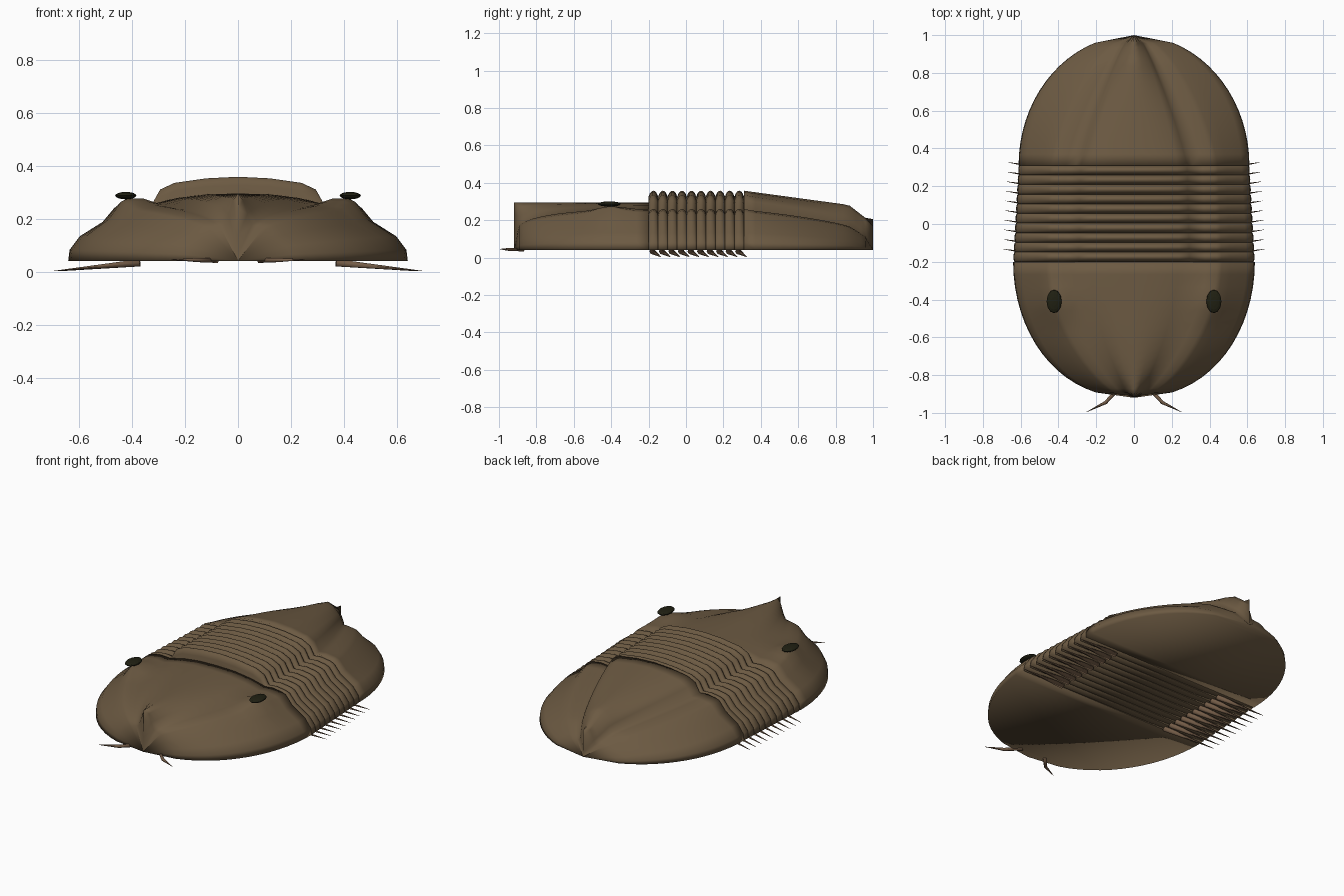
import bpy, bmesh, math
from mathutils import Vector

if "Cube" in bpy.data.objects:
    bpy.data.objects.remove(bpy.data.objects["Cube"])


def material(name, rgb):
    m = bpy.data.materials.new(name)
    m.use_nodes = True
    m.diffuse_color = (*rgb, 1)
    m.node_tree.nodes["Principled BSDF"].inputs["Base Color"].default_value = (*rgb, 1)
    return m


SHELL = material("shell brown", (0.15, 0.102, 0.055))
LIMB = material("limb brown", (0.17, 0.105, 0.062))
EYE = material("eye black", (0.014, 0.014, 0.006))

BASE = 0.041
HALF = 0.64
# Half cross-sections (x, z) from the midline out to the rim
FLANK = [(0.325, 0.255), (0.38, 0.26), (0.44, 0.251), (0.465, 0.242), (0.51, 0.188),
         (0.596, 0.134), (0.635, 0.082), (0.64, BASE)]
HEAD = [(0, 0.295), (0.12, 0.292), (0.23, 0.278)] + FLANK
BODY = [(0, 0.358), (0.12, 0.352), (0.24, 0.335), (0.294, 0.31)] + FLANK


def smoothstep(v):
    v = min(1, max(0, v))
    return v * v * (3 - 2 * v)


def finish(name, bm, mat, smooth=True):
    bmesh.ops.recalc_face_normals(bm, faces=bm.faces)
    me = bpy.data.meshes.new(name)
    bm.to_mesh(me)
    bm.free()
    me.materials.append(mat)
    ob = bpy.data.objects.new(name, me)
    bpy.context.scene.collection.objects.link(ob)
    for p in me.polygons:
        p.use_smooth = smooth
    return ob


def loft(name, half, stations, bump=None):
    """Sweep a section along y; each station is (y, x scale, z scale, taper).
    Taper narrows the central lobe and sinks the flanks towards a pole."""
    section = [(-x, z) for x, z in half[:0:-1]] + half
    bm = bmesh.new()
    rings = []
    for y, sx, sz, taper in stations:
        ring = []
        sink = sx ** 0.45 if taper else 1
        for x, z in section:
            lobe = 1 - 0.55 * taper * (1 - smoothstep((abs(x) - 0.29) / 0.35))
            px = x * sx * lobe
            flank = 1 + (sink - 1) * smoothstep(abs(x) / 0.4)
            h = BASE + (z - BASE) * sz * flank
            if bump and z > BASE:
                h += bump(px, y)
            ring.append(bm.verts.new((px, y, h)))
        rings.append(ring)
    n = len(section)
    for a, b in zip(rings, rings[1:]):
        for i in range(n):
            j = (i + 1) % n
            bm.faces.new((a[i], a[j], b[j], b[i]))
    bm.faces.new(rings[0])
    bm.faces.new(rings[-1][::-1])
    bmesh.ops.remove_doubles(bm, verts=bm.verts, dist=0.0005)
    bmesh.ops.dissolve_degenerate(bm, edges=bm.edges, dist=0.0001)
    return finish(name, bm, SHELL)


def tube(name, points, radii, sides=6):
    """Tapered limb along a path."""
    bm = bmesh.new()
    rings = []
    for k, (p, r) in enumerate(zip(points, radii)):
        d = Vector(points[min(k + 1, len(points) - 1)]) - Vector(points[max(k - 1, 0)])
        side = d.cross(Vector((0, 0, 1))).normalized()
        up = side.cross(d).normalized()
        rings.append([bm.verts.new(Vector(p) + r * (side * math.cos(a) + up * math.sin(a)))
                      for a in (math.tau * i / sides for i in range(sides))])
    for a, b in zip(rings, rings[1:]):
        for i in range(sides):
            j = (i + 1) % sides
            bm.faces.new((a[i], a[j], b[j], b[i]))
    bm.faces.new(rings[0])
    bm.faces.new(rings[-1])
    return finish(name, bm, LIMB)


# Head shield, with a low mound under each eye
def eye_mound(x, y):
    return 0.03 * math.exp(-((abs(x) - 0.41) ** 2 + (y + 0.41) ** 2) / 0.007)


STEPS = 14
head = []
for i in range(STEPS + 1):
    a = math.radians(74) * i / STEPS
    head.append((-0.2 - 0.72 * math.sin(a), math.cos(a) ** 0.9, 1, math.sin(a) ** 2))
loft("head_shield", HEAD, [(-0.92, 0, 1, 1)] + head[::-1], eye_mound)

# Tail shield, tapering down to the rear
tail = []
for i in range(STEPS + 1):
    a = math.radians(70) * i / STEPS
    t = math.sin(a)
    y = 0.31 + 0.69 * t
    drop = 1 - 0.24 * min(1, (y - 0.31) / 0.56) - 0.22 * max(0, (y - 0.87) / 0.09)
    tail.append((y, 0.955 * math.cos(a), drop, t))
loft("tail_shield", BODY, tail + [(1.0, 0, 0.52, 1)])

# Ribbed thorax segments, each an arched band with a pair of spines
COUNT = 10
PITCH = 0.51 / COUNT
ARC = 8
for s in range(COUNT):
    y0 = -0.2 + s * PITCH
    width = 1 - 0.045 * (s + 0.5) / COUNT
    rings = []
    for i in range(ARC + 1):
        arch = math.sin(math.pi * i / ARC) ** 0.7
        rings.append((y0 + PITCH * i / ARC, width - 0.008 * (1 - arch), 0.9 + 0.1 * arch, 0))
    loft(f"thorax_segment_{s + 1}", BODY, rings)
    yc = y0 + PITCH / 2
    for side, tag in ((1, "left"), (-1, "right")):
        reach = 0.055 + HALF * width
        tube(f"spine_{tag}_{s + 1}",
             [(side * 0.37, yc - 0.006, 0.034), (side * reach, yc + 0.042, 0.003)],
             [0.016, 0.0008])

# Antennae and eyes
for side, tag in ((1, "left"), (-1, "right")):
    tube(f"antenna_{tag}",
         [(side * 0.08, -0.87, 0.043), (side * 0.15, -0.945, 0.044), (side * 0.25, -0.995, 0.046)],
         [0.011, 0.009, 0.001])
    bm = bmesh.new()
    bmesh.ops.create_uvsphere(bm, u_segments=12, v_segments=8, radius=1)
    for v in bm.verts:
        v.co = Vector((side * 0.423 + v.co.x * 0.04, -0.41 + v.co.y * 0.062, 0.287 + v.co.z * 0.014))
    finish(f"eye_{tag}", bm, EYE, smooth=False)
